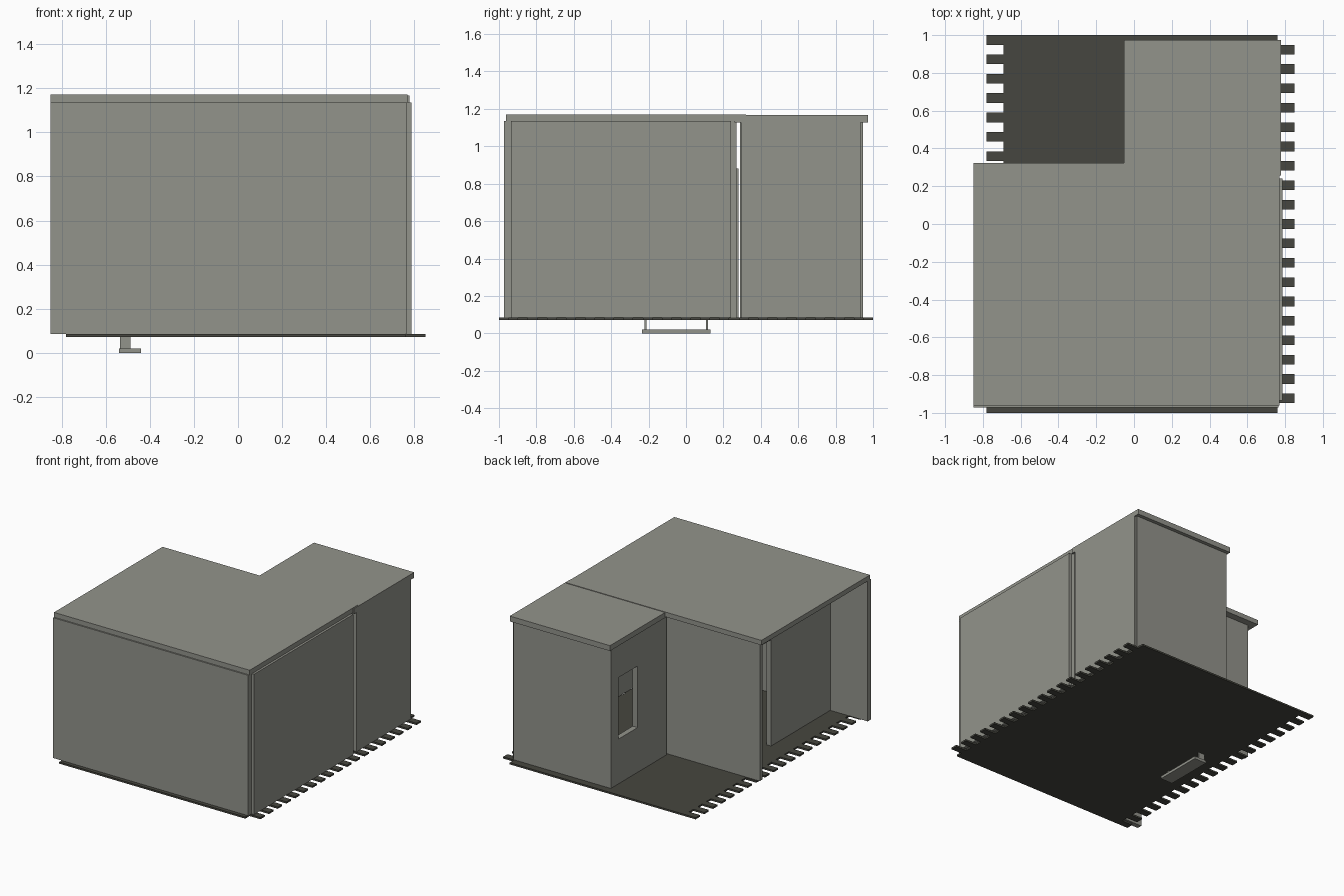
import bpy

if "Cube" in bpy.data.objects:
    bpy.data.objects.remove(bpy.data.objects["Cube"])


def material(name, rgb):
    m = bpy.data.materials.new(name)
    m.use_nodes = True
    color = (*rgb, 1)
    m.diffuse_color = color
    m.node_tree.nodes["Principled BSDF"].inputs["Base Color"].default_value = color
    return m


GREY = material("warm grey panel", (0.29, 0.295, 0.26))
DARK = material("dark plank", (0.062, 0.062, 0.05))


def boxes(name, mat, *parts):
    """One object made of boxes, each given as x, y and z ranges."""
    verts, faces = [], []
    for xs, ys, zs in parts:
        n = len(verts)
        verts += [(x, y, z) for x in xs for y in ys for z in zs]
        quads = ((0, 1, 3, 2), (4, 6, 7, 5), (0, 4, 5, 1),
                 (2, 3, 7, 6), (0, 2, 6, 4), (1, 5, 7, 3))
        faces += [[n + i for i in q] for q in quads]
    mesh = bpy.data.meshes.new(name)
    mesh.from_pydata(verts, [], faces)
    mesh.materials.append(mat)
    ob = bpy.data.objects.new(name, mesh)
    bpy.context.collection.objects.link(ob)
    return ob


FLOOR, HEAD, TOP = 0.085, 0.88, 1.135
FULL = (FLOOR, TOP)

# Staggered floor planks
COUNT = 39
width = 2 / COUNT
planks = []
for i in range(COUNT):
    shift = 0.09 * (i % 2)
    y = -1 + i * width
    planks.append(((-0.78 + shift, 0.76 + shift), (y, y + width), (0.072, FLOOR)))
boxes("floor_planks", DARK, *planks)

# Main room and porch walls
boxes("front_wall", GREY, ((-0.85, 0.765), (-0.972, -0.935), FULL))
boxes("main_side_wall", GREY, ((0.762, 0.787), (-0.935, 0.24), FULL))
boxes("porch_wall", GREY,
      ((-0.54, -0.5), (-0.935, -0.235), FULL),
      ((-0.54, -0.5), (0.13, 0.24), FULL),
      ((-0.54, -0.5), (-0.235, 0.13), (HEAD, TOP)))

# Wall between the rooms, with a wide opening
boxes("dividing_wall", GREY,
      ((-0.8, 0.08), (0.24, 0.27), FULL),
      ((0.5, 0.765), (0.24, 0.27), FULL),
      ((0.08, 0.5), (0.24, 0.27), (HEAD, TOP)))
boxes("opening_trim", GREY,
      ((0.065, 0.08), (0.265, 0.28), (FLOOR, HEAD)),
      ((0.5, 0.515), (0.265, 0.28), (FLOOR, HEAD)))

# Rear room walls
boxes("rear_side_wall", GREY, ((0.745, 0.778), (0.293, 0.932), FULL))
boxes("rear_wall", GREY, ((-0.04, 0.765), (0.91, 0.946), FULL))
boxes("window_wall", GREY,
      ((-0.04, 0.0), (0.29, 0.63), FULL),
      ((-0.04, 0.0), (0.855, 0.91), FULL),
      ((-0.04, 0.0), (0.63, 0.855), (FLOOR, 0.42)),
      ((-0.04, 0.0), (0.63, 0.855), (HEAD, TOP)))

# Roof slabs
boxes("main_roof", GREY, ((-0.85, 0.77), (-0.962, 0.322), (TOP, 1.171)))
boxes("rear_roof", GREY, ((-0.052, 0.778), (0.258, 0.973), (1.127, 1.167)))

# Hanging step below the porch door
boxes("step_tread", GREY, ((-0.54, -0.44), (-0.235, 0.13), (0, 0.02)))
boxes("step_hangers", GREY,
      *[((-0.535, -0.487), (y, y + 0.01), (0.02, 0.073)) for y in (-0.222, 0.108)])
